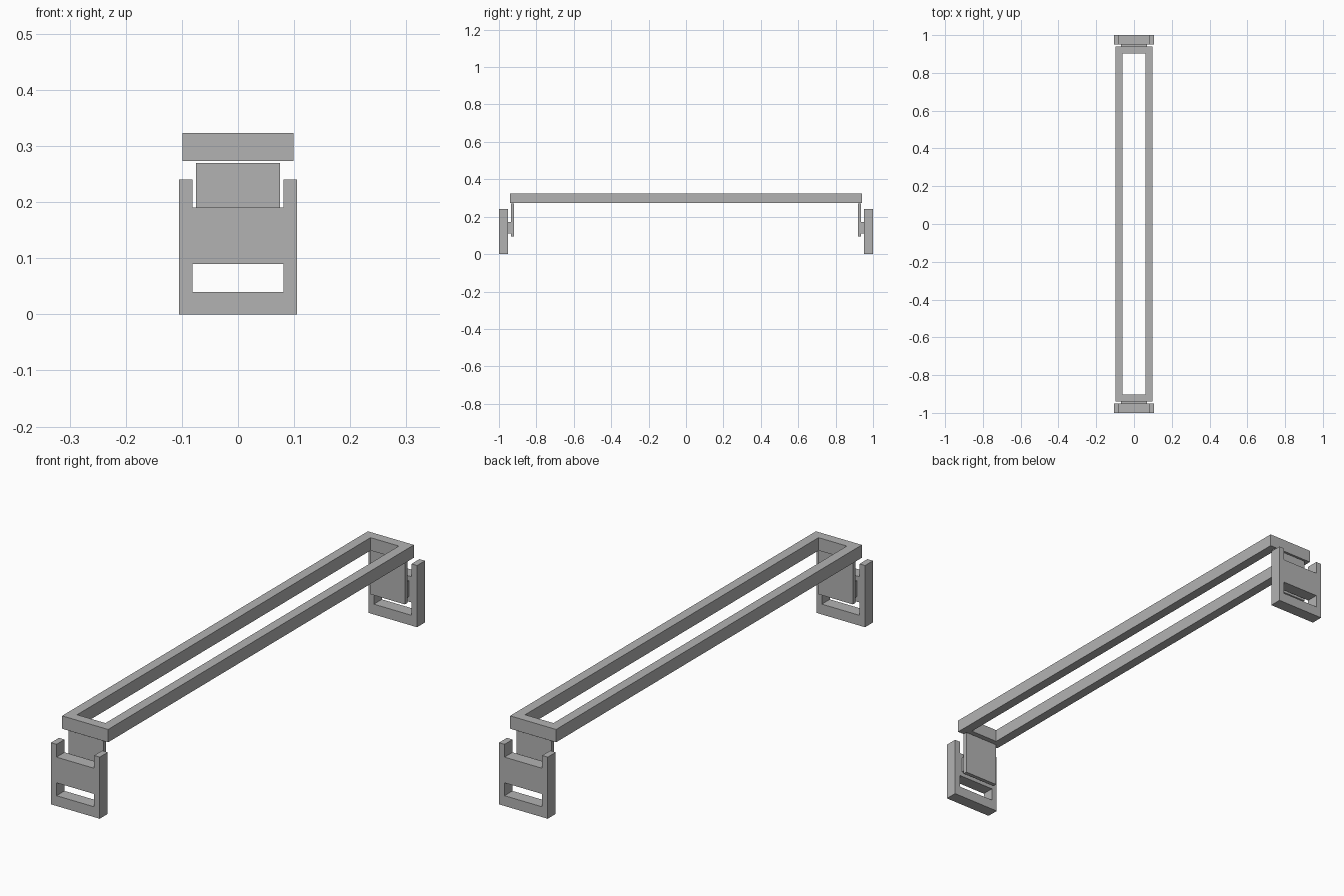
import bpy
import bmesh

cube = bpy.data.objects.get("Cube")
if cube:
    bpy.data.objects.remove(cube, do_unlink=True)

# Single grey material
grey = bpy.data.materials.new("plain grey")
grey.use_nodes = True
colour = (0.45, 0.45, 0.45, 1)
grey.diffuse_color = colour
grey.node_tree.nodes["Principled BSDF"].inputs["Base Color"].default_value = colour


def extruded(name, outer, hole, place, depth):
    """Extrude a flat outline, with an optional hole, along a depth vector."""
    bm = bmesh.new()
    edges = []
    for loop in (outer, hole):
        if loop:
            verts = [bm.verts.new(place(a, b)) for a, b in loop]
            edges += [bm.edges.new((v, verts[i - 1])) for i, v in enumerate(verts)]
    bmesh.ops.triangle_fill(bm, edges=edges, use_beauty=True)
    bmesh.ops.dissolve_limit(bm, angle_limit=0.01, verts=bm.verts[:], edges=bm.edges[:])
    solid = bmesh.ops.extrude_face_region(bm, geom=bm.faces[:], use_keep_orig=True)
    moved = [g for g in solid["geom"] if isinstance(g, bmesh.types.BMVert)]
    bmesh.ops.translate(bm, verts=moved, vec=depth)
    bmesh.ops.recalc_face_normals(bm, faces=bm.faces[:])
    mesh = bpy.data.meshes.new(name)
    bm.to_mesh(mesh)
    bm.free()
    mesh.materials.append(grey)
    obj = bpy.data.objects.new(name, mesh)
    bpy.context.collection.objects.link(obj)
    return obj


def rect(half, low, high):
    return [(-half, low), (half, low), (half, high), (-half, high)]


# Long rectangular top frame
extruded("top_frame", rect(0.099, -0.94, 0.94), rect(0.061, -0.902, 0.902),
         lambda x, y: (x, y, 0.273), (0, 0, 0.05))

# Notched buckle outline with a strap slot
W, N = 0.105, 0.081
buckle = [(-W, 0), (W, 0), (W, 0.24), (N, 0.24), (N, 0.19),
          (-N, 0.19), (-N, 0.24), (-W, 0.24)]
slot = rect(N, 0.04, 0.09)

# Buckle, joining block and hanging plate at each end
for end, side in (("front", -1), ("back", 1)):
    for part, outline, hole, near, far in (
            ("buckle", buckle, slot, 0.951, 1.0),
            ("joining_block", rect(0.07, 0.11, 0.172), None, 0.934, 0.952),
            ("hanging_plate", rect(0.075, 0.093, 0.27), None, 0.919, 0.935)):
        extruded(f"{end}_{part}", outline, hole,
                 lambda x, z: (x, side * near, z), (0, side * (far - near), 0))
